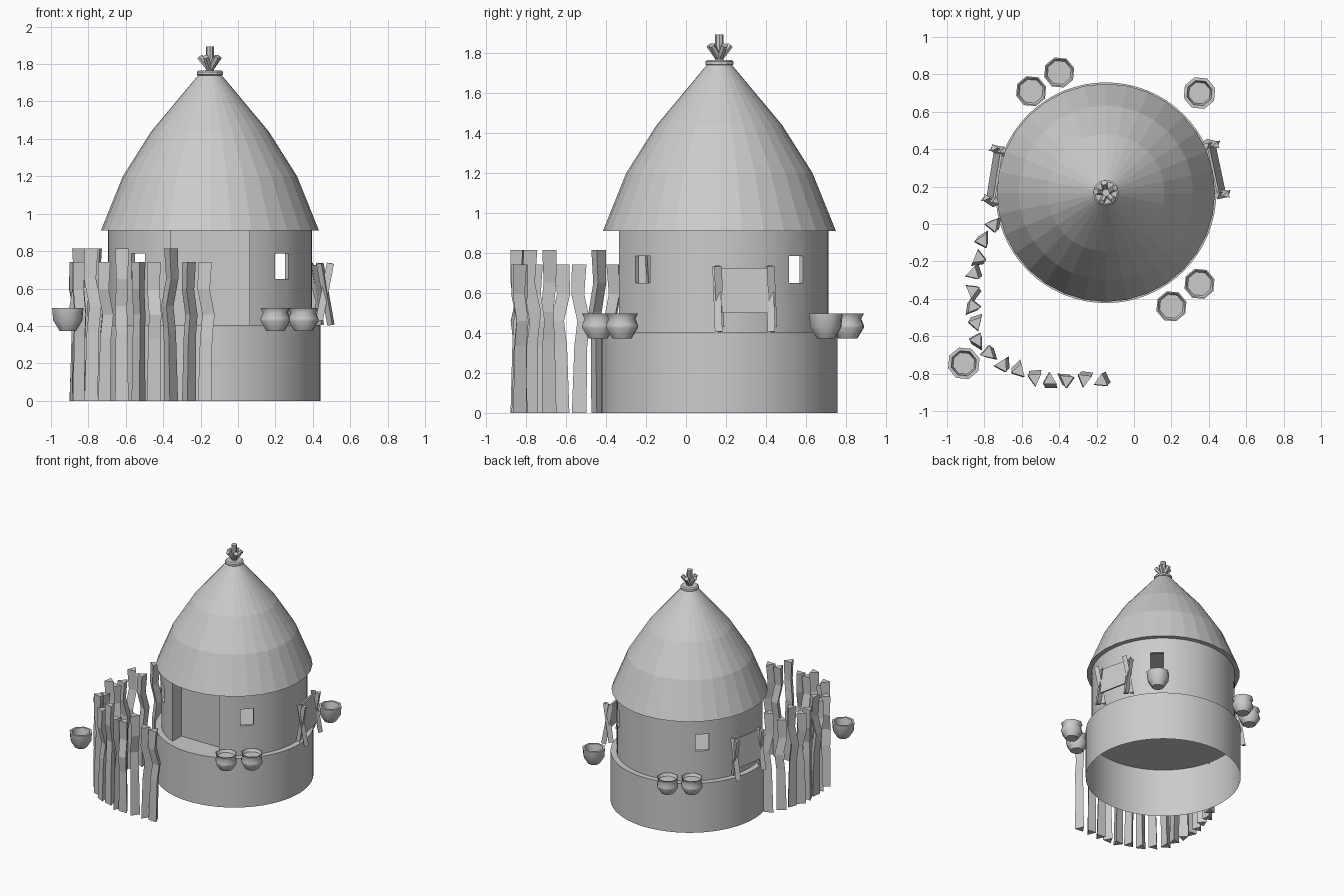
import bpy, bmesh, math, random
from mathutils import Vector, Matrix

random.seed(4)
if "Cube" in bpy.data.objects:
    bpy.data.objects.remove(bpy.data.objects["Cube"])

CX, CY = -0.15, 0.167
FLOOR, EAVES = 0.405, 0.91

clay = bpy.data.materials.new("plain_grey")
clay.use_nodes = True
clay.diffuse_color = (0.6, 0.6, 0.6, 1)
clay.node_tree.nodes["Principled BSDF"].inputs["Base Color"].default_value = (0.6, 0.6, 0.6, 1)


def make(name, bm, smooth=None):
    me = bpy.data.meshes.new(name)
    bm.normal_update()
    bm.to_mesh(me)
    bm.free()
    me.materials.append(clay)
    ob = bpy.data.objects.new(name, me)
    bpy.context.collection.objects.link(ob)
    bpy.ops.object.select_all(action='DESELECT')
    ob.select_set(True)
    bpy.context.view_layer.objects.active = ob
    if smooth:
        bpy.ops.object.shade_smooth_by_angle(angle=math.radians(smooth))
    return ob


def loft(bm, rings, cap_start=False, cap_end=False):
    rows = [[bm.verts.new(p) for p in ring] for ring in rings]
    n = len(rows[0])
    for a, b in zip(rows, rows[1:]):
        for i in range(n):
            j = (i + 1) % n
            bm.faces.new((a[i], a[j], b[j], b[i]))
    if cap_start:
        bm.faces.new(rows[0][::-1])
    if cap_end:
        bm.faces.new(rows[-1])


def circle(x, y, z, r, n, turn=0.0):
    return [(x + r * math.cos(turn + math.tau * i / n),
             y + r * math.sin(turn + math.tau * i / n), z) for i in range(n)]


def lathe(name, x, y, profile, n, smooth=None, start=False, end=False, turn=0.0):
    bm = bmesh.new()
    loft(bm, [circle(x, y, z, r, n, turn) for r, z in profile], start, end)
    return make(name, bm, smooth)


def stick(name, a, b, r, n):
    a, b = Vector(a), Vector(b)
    rot = (b - a).to_track_quat('Z', 'Y').to_matrix()
    bm = bmesh.new()
    loft(bm, [[p + rot @ Vector(c) for c in circle(0, 0, 0, r, n)] for p in (a, b)], True, True)
    return make(name, bm, 40 if n > 4 else None)


# Base: hollow drum, open underneath
lathe("base_drum", CX, CY, [(0.59, 0), (0.59, FLOOR)], 64, 40, end=True)

# Wall: round shell with a recessed flat front
R, HALF = 0.545, 0.212
gap = math.asin(HALF / R)
steps = 56
outline = []
for i in range(steps + 1):
    a = -math.pi / 2 + gap + (math.tau - 2 * gap) * i / steps
    outline.append((CX + R * math.cos(a), CY + R * math.sin(a)))
outline += [(CX - HALF, -0.22), (CX + HALF, -0.22)]
bm = bmesh.new()
loft(bm, [[(x, y, z) for x, y in outline] for z in (FLOOR, EAVES)])
wall = make("round_wall", bm)
shell = wall.modifiers.new("shell", 'SOLIDIFY')
shell.thickness = 0.025
shell.offset = -1
bpy.ops.object.modifier_apply(modifier="shell")

# Four square window openings
bm = bmesh.new()
for k in range(4):
    m = (Matrix.Translation((CX, CY, 0.718)) @ Matrix.Rotation(math.pi * (0.25 + k / 2), 4, 'Z')
         @ Matrix.Translation((R, 0, 0)) @ Matrix.Diagonal((0.2, 0.1, 0.136, 1)))
    bmesh.ops.create_cube(bm, size=1, matrix=m)
cutter = make("window_cutter", bm)
cutter.hide_render = True
bpy.context.view_layer.objects.active = wall
cut = wall.modifiers.new("windows", 'BOOLEAN')
cut.operation = 'DIFFERENCE'
cut.solver = 'EXACT'
cut.object = cutter
bpy.ops.object.modifier_apply(modifier="windows")
bpy.data.objects.remove(cutter)
bpy.ops.object.select_all(action='DESELECT')
wall.select_set(True)
bpy.ops.object.shade_smooth_by_angle(angle=math.radians(30))

# Thatched roof and its crown
lathe("roof", CX, CY, [(0.583, EAVES), (0.466, 1.2), (0.314, 1.44), (0.055, 1.75)], 32,
      start=True, end=True)
lathe("crown_ring", CX, CY, [(0.06, 1.737), (0.07, 1.743), (0.07, 1.758), (0.06, 1.766)], 12,
      start=True, end=True)
stick("crown_stick", (CX, CY, 1.74), (CX, CY, 1.893), 0.021, 8)
for k in range(5):
    a = 0.5 + math.tau * k / 5
    dx, dy = math.cos(a), math.sin(a)
    stick("crown_stick", (CX - 0.02 * dx, CY - 0.02 * dy, 1.745),
          (CX + 0.055 * dx, CY + 0.055 * dy, 1.84), 0.017, 6)


# Racks: two crossed pairs of sticks with a leaning mat between
def rack(side, angle):
    out = Vector((math.cos(angle), math.sin(angle), 0))
    along = Vector((-out.y, out.x, 0))

    def at(r, t, z):
        return Vector((CX, CY, z)) + out * r + along * t

    for t in (-0.135, 0.135):
        stick(side + "_rack_stick", at(0.635, t, 0.405), at(0.575, t, 0.735), 0.023, 3)
        stick(side + "_rack_stick", at(0.575, t + 0.015, 0.43), at(0.63, t - 0.01, 0.735), 0.023, 3)
    bm = bmesh.new()
    loft(bm, [[at(r + d, t, z) for d, t in ((0, -0.12), (0.012, -0.12), (0.012, 0.12), (0, 0.12))]
              for r, z in ((0.615, 0.5), (0.58, 0.725))], True, True)
    make(side + "_rack_mat", bm)


rack("left", math.radians(12))
rack("right", math.radians(171))

# Eight-sided pots and bowls
POT = [(0.05, 0.372), (0.083, 0.425), (0.083, 0.44), (0.07, 0.472), (0.084, 0.497),
       (0.077, 0.497), (0.066, 0.475)]
BOWL = [(0.045, 0.372), (0.082, 0.43), (0.088, 0.497), (0.07, 0.497), (0.06, 0.44)]
for x, y in ((-0.55, 0.71), (-0.40, 0.81), (0.35, -0.32), (0.20, -0.44)):
    lathe("pot", x, y, POT, 8, 50, True, True, 0.3)
for x, y in ((0.35, 0.70), (-0.91, -0.745)):
    lathe("bowl", x, y, BOWL, 8, 50, True, True, 0.3)

# Fence of crooked three-sided stakes
spots = [(-0.175, -0.84), (-0.265, -0.83), (-0.36, -0.835), (-0.45, -0.835), (-0.53, -0.825),
         (-0.615, -0.785), (-0.705, -0.755), (-0.78, -0.69), (-0.84, -0.62), (-0.845, -0.53),
         (-0.86, -0.44), (-0.865, -0.355), (-0.86, -0.265), (-0.83, -0.18), (-0.81, -0.09),
         (-0.755, -0.005)]
for (x, y), size in zip(spots, "LLHLLHLHLLHLLHLH"):
    h = 0.815 if size == "H" else 0.742
    turn = random.uniform(0, math.tau)
    bend = random.uniform(0, math.tau)
    rings = []
    for f, off in ((0, 0), (0.45, 0.008), (0.62, 0.024), (0.8, -0.008), (1, 0)):
        rings.append(circle(x + off * math.cos(bend), y + off * math.sin(bend), h * f,
                            0.043 if f in (0, 1) else 0.038, 3, turn))
    bm = bmesh.new()
    loft(bm, rings, True, True)
    make("fence_stake", bm)
